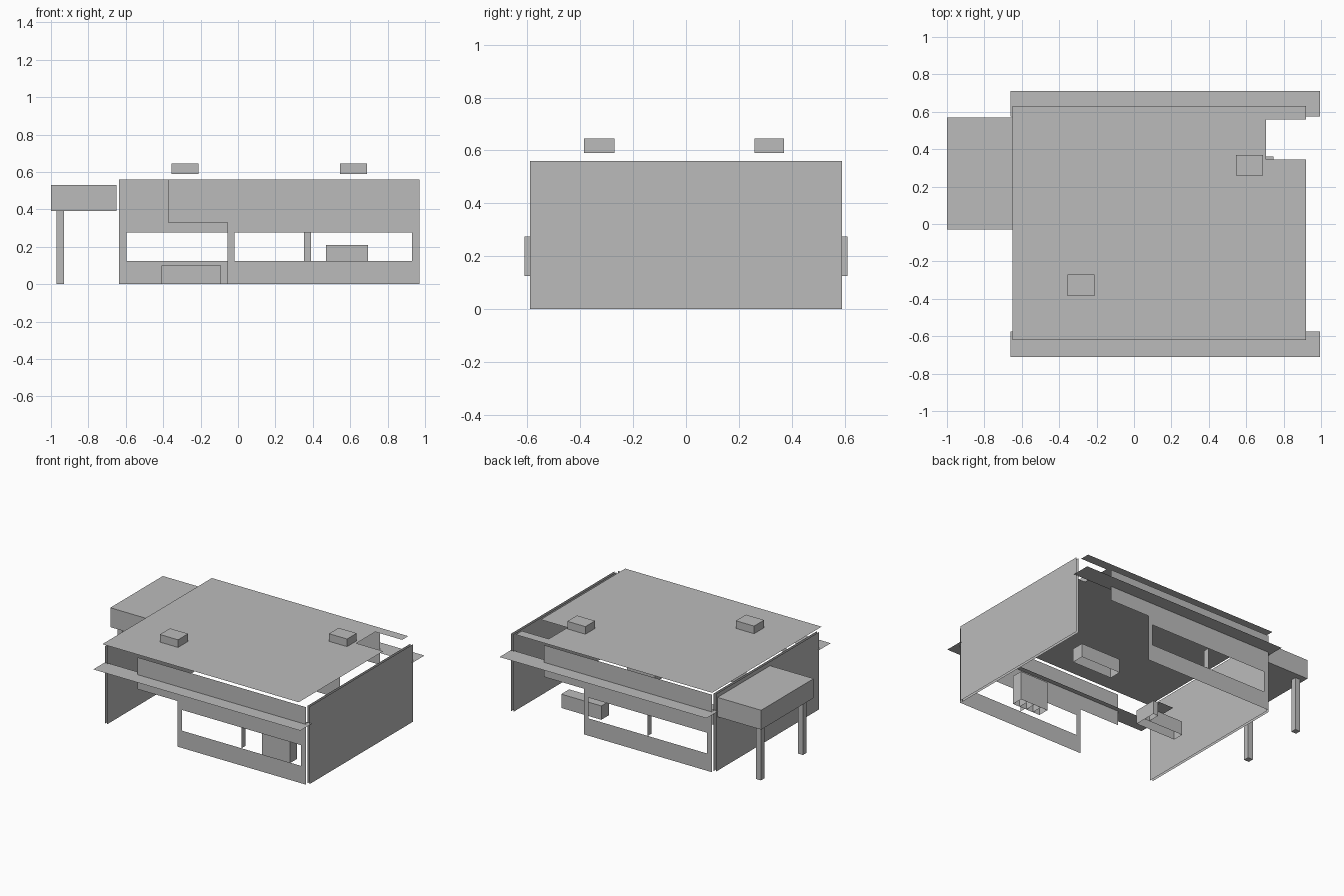
import bpy
import bmesh
import math
from mathutils import Matrix, Vector

old = bpy.data.objects.get("Cube")
if old:
    bpy.data.objects.remove(old)

grey = bpy.data.materials.new("plain grey")
grey.use_nodes = True
grey.diffuse_color = (0.5, 0.5, 0.5, 1)
grey.node_tree.nodes["Principled BSDF"].inputs["Base Color"].default_value = (0.5, 0.5, 0.5, 1)

MID_X = 0.167                      # centre line of the main building
TURN = (Matrix.Translation((MID_X, 0, 0)) @ Matrix.Rotation(math.pi, 4, "Z")
        @ Matrix.Translation((-MID_X, 0, 0)))


def finish(name, bm):
    mesh = bpy.data.meshes.new(name)
    bm.to_mesh(mesh)
    bm.free()
    mesh.materials.append(grey)
    obj = bpy.data.objects.new(name, mesh)
    bpy.context.collection.objects.link(obj)
    return obj


def box(name, x, y, z, open_bottom=False):
    bm = bmesh.new()
    bmesh.ops.create_cube(bm, size=1)
    for v in bm.verts:
        v.co = Vector([lo + (c + 0.5) * (hi - lo) for c, (lo, hi) in zip(v.co, (x, y, z))])
    if open_bottom:
        bm.normal_update()
        low = [f for f in bm.faces if f.normal.z < -0.9]
        bmesh.ops.delete(bm, geom=low, context="FACES_ONLY")
    return finish(name, bm)


def sheet(name, loops, place, turn=False):
    """Flat sheet from an outline and optional holes."""
    bm = bmesh.new()
    for loop in loops:
        vs = [bm.verts.new(place(a, b)) for a, b in loop]
        for i, v in enumerate(vs):
            bm.edges.new((v, vs[i - 1]))
    bmesh.ops.triangle_fill(bm, use_beauty=True, use_dissolve=False, edges=bm.edges[:])
    if turn:
        bm.transform(TURN)
    return finish(name, bm)


def rect(a0, a1, b0, b1):
    return [(a0, b0), (a1, b0), (a1, b1), (a0, b1)]


# Facades: stepped wall with a window, the back one turned half way round
facade = [(-0.375, 0.33), (-0.055, 0.33), (-0.055, 0), (0.97, 0), (0.97, 0.56), (-0.375, 0.56)]
window = rect(-0.02, 0.93, 0.125, 0.275)
for side, turn in (("front", False), ("back", True)):
    sheet(side + "_wall", [facade, window], lambda a, b: (a, -0.61, b), turn)
    sheet(side + "_window_divider", [rect(-0.61, -0.565, 0.125, 0.275)],
          lambda a, b: (0.455, a, b), turn)
    sheet(side + "_awning", [rect(-0.66, 0.995, -0.71, -0.575)],
          lambda a, b: (a, b, 0.435), turn)
    # Outer and inner skins of the end walls
    end = "left" if not turn else "right"
    for skin, x in (("outer", 0.985), ("inner", 0.967)):
        sheet(end + "_" + skin + "_wall", [rect(-0.59, 0.59, 0, 0.56)],
              lambda a, b: (x, a, b), turn)

# Roof with a notch above the back entrance
roof = [(-0.65, -0.62), (0.92, -0.62), (0.92, 0.345), (0.705, 0.345),
        (0.705, 0.56), (0.92, 0.56), (0.92, 0.63), (-0.65, 0.63)]
sheet("roof", [roof], lambda a, b: (a, b, 0.586))
box("roof_vent_back", (0.545, 0.69), (0.26, 0.37), (0.59, 0.645))
box("roof_vent_front", (-0.355, -0.21), (-0.385, -0.27), (0.59, 0.645))

# Side canopy on two posts
box("canopy", (-1, -0.65), (-0.03, 0.57), (0.39, 0.53))
for label, y in (("front", 0.03), ("back", 0.51)):
    box("canopy_post_" + label, (-0.97, -0.93), (y - 0.02, y + 0.02), (0, 0.39))

# Interior fittings
for i in range(4):
    x = 0.47 + i * 0.056
    box("locker_" + str(i + 1), (x, x + 0.056), (-0.4, -0.32), (0, 0.21), True)
box("back_counter", (0.425, 0.745), (0.27, 0.36), (0, 0.1), True)
box("middle_counter", (-0.41, -0.09), (-0.08, 0), (0, 0.1), True)
box("counter_wing", (-0.13, -0.09), (0, 0.09), (0, 0.1), True)
sheet("counter_top", [rect(-0.25, -0.13, 0, 0.1)], lambda a, b: (a, b, 0.1))
